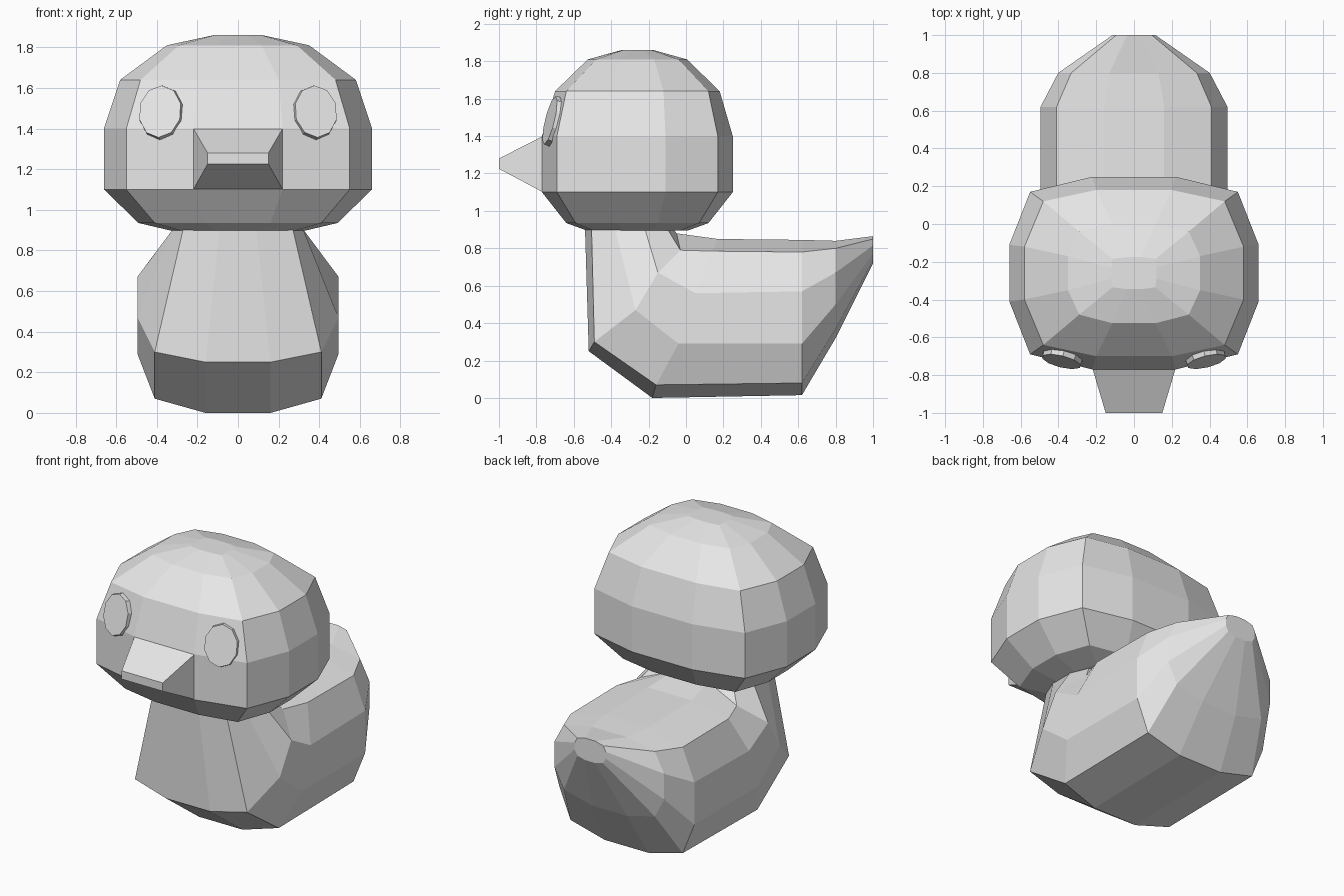
import bpy
import bmesh
from mathutils import Matrix, Vector

default_cube = bpy.data.objects.get("Cube")
if default_cube:
    bpy.data.objects.remove(default_cube, do_unlink=True)

# One plain colour for the whole model
grey = bpy.data.materials.new("light grey")
grey.diffuse_color = (0.8, 0.8, 0.8, 1)
grey.use_nodes = True
for node in grey.node_tree.nodes:
    if node.type == 'BSDF_PRINCIPLED':
        node.inputs["Base Color"].default_value = grey.diffuse_color


def finish(name, bm):
    """Turn a bmesh into a flat shaded object."""
    bmesh.ops.recalc_face_normals(bm, faces=bm.faces)
    mesh = bpy.data.meshes.new(name)
    bm.to_mesh(mesh)
    bm.free()
    mesh.materials.append(grey)
    obj = bpy.data.objects.new(name, mesh)
    bpy.context.collection.objects.link(obj)
    return obj


def mirrored(half):
    """Complete a ring from the points of its +x half."""
    return half + [(-x, y, z) for x, y, z in reversed(half)]


def loft(name, rings):
    """Skin a series of closed rings and cap both ends."""
    bm = bmesh.new()
    loops = [[bm.verts.new(p) for p in ring] for ring in rings]
    count = len(loops[0])
    for a, b in zip(loops, loops[1:]):
        for i in range(count):
            j = (i + 1) % count
            bm.faces.new((a[i], a[j], b[j], b[i]))
    bm.faces.new(loops[0])
    bm.faces.new(loops[-1])
    return finish(name, bm)


# Head: stacked rounded rectangles, each given by
# height, side (x, half y), corner (x, half y), front (half x, y)
MID_Y = -0.26


def head_ring(z, side, corner, front):
    right = [front, corner, side]
    half = [(x, MID_Y - y, z) for x, y in right]
    half += [(x, MID_Y + y, z) for x, y in reversed(right)]
    return mirrored(half)


head_sections = [
    (0.895, (0.32, 0.08), (0.27, 0.23), (0.1, 0.27)),
    (0.935, (0.49, 0.11), (0.41, 0.33), (0.16, 0.38)),
    (1.1, (0.66, 0.15), (0.55, 0.43), (0.22, 0.51)),
    (1.4, (0.66, 0.15), (0.55, 0.43), (0.22, 0.51)),
    (1.64, (0.58, 0.14), (0.48, 0.38), (0.2, 0.44)),
    (1.81, (0.35, 0.09), (0.29, 0.22), (0.115, 0.265)),
    (1.86, (0.118, 0.03), (0.114, 0.075), (0.04, 0.085)),
]
loft("head", [head_ring(*section) for section in head_sections])


# Body: twelve sided tube running from the tail and bending up to the neck
def body_ring(widths, depths, heights):
    return mirrored(list(zip(widths, depths, heights)))


full = (0.16, 0.41, 0.495, 0.495, 0.41, 0.16)
shoulder = (0.16, 0.41, 0.495, 0.495, 0.35, 0.13)
neck = (0.09, 0.27, 0.32, 0.32, 0.27, 0.09)
body_rings = [
    body_ring([w * 0.23 for w in full], [1] * 6,
              (0.72, 0.735, 0.77, 0.815, 0.85, 0.865)),
    body_ring([w * 0.81 for w in full], [0.8] * 6,
              (0.32, 0.37, 0.5, 0.67, 0.8, 0.84)),
    body_ring(full, [0.62] * 6, (0.015, 0.08, 0.29, 0.57, 0.78, 0.845)),
    body_ring(full, (-0.18, -0.16, -0.04, 0.05, 0.14, 0.17),
              (0, 0.07, 0.29, 0.56, 0.785, 0.85)),
    body_ring(shoulder, (-0.52, -0.49, -0.27, -0.15, -0.03, -0.05),
              (0.25, 0.3, 0.47, 0.67, 0.79, 0.88)),
    body_ring(neck, (-0.54, -0.505, -0.38, -0.22, -0.1, -0.07), [0.905] * 6),
]
loft("body", body_rings)


# Beak: a wedge with a small blunt tip
def beak_ring(y, half_width, bottom, top):
    return mirrored([(half_width, y, bottom), (half_width, y, top)])


loft("beak", [beak_ring(-0.74, 0.22, 1.1, 1.4),
              beak_ring(-0.765, 0.22, 1.1, 1.4),
              beak_ring(-1, 0.15, 1.225, 1.28)])

# Eyes: thin ten sided discs lying against the curve of the face
for name, side in (("left_eye", 1), ("right_eye", -1)):
    outward = Vector((side * 0.25, -1, 0.25)).normalized()
    across = Vector((0, 0, 1)).cross(outward).normalized()
    upward = outward.cross(across)
    frame = Matrix((across, upward, outward)).transposed().to_4x4()
    bm = bmesh.new()
    bmesh.ops.create_cone(bm, cap_ends=True, segments=10, radius1=1,
                          radius2=0.96, depth=0.035)
    bmesh.ops.scale(bm, vec=(0.112, 0.137, 1), verts=bm.verts)
    place = Matrix.Translation((side * 0.38, -0.712, 1.48)) @ frame
    bmesh.ops.transform(bm, matrix=place, verts=bm.verts)
    finish(name, bm)
